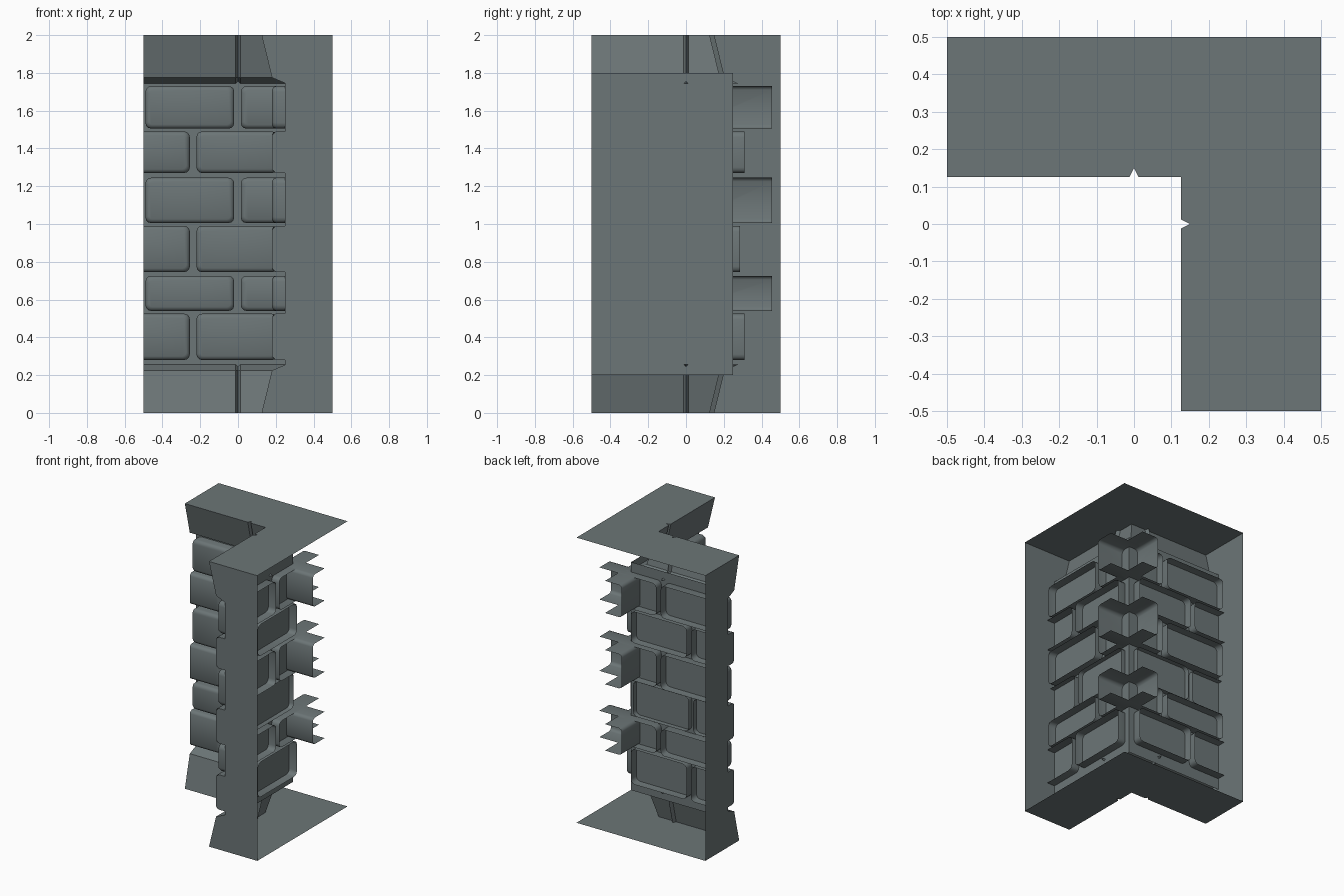
import bpy, bmesh, math

cube = bpy.data.objects.get("Cube")
if cube:
    bpy.data.objects.remove(cube)

stone = bpy.data.materials.new("grey_stone")
stone.use_nodes = True
COLOUR = (0.150, 0.180, 0.184, 1)
stone.diffuse_color = COLOUR
stone.node_tree.nodes["Principled BSDF"].inputs["Base Color"].default_value = COLOUR

MORTAR = 0.25   # depth of the mortar plane
FACE = 0.18     # depth of the brick fronts
END = -0.5      # free end of each wall


def finish(name, bm, smooth=False):
    mesh = bpy.data.meshes.new(name)
    bm.to_mesh(mesh)
    bm.free()
    mesh.materials.append(stone)
    for p in mesh.polygons:
        p.use_smooth = smooth
    obj = bpy.data.objects.new(name, mesh)
    bpy.context.collection.objects.link(obj)


def both_walls(name, bm, smooth=False):
    """Adds the part to the back wall and, with x and y swapped, to the side wall."""
    side = bm.copy()
    for v in side.verts:
        v.co.x, v.co.y = v.co.y, v.co.x
    bmesh.ops.reverse_faces(side, faces=side.faces)
    finish("back_" + name, bm, smooth)
    finish("side_" + name, side, smooth)


def rounded_rect(u0, u1, z0, z1, r):
    pts = []
    corners = [(u1 - r, z1 - r), (u0 + r, z1 - r), (u0 + r, z0 + r), (u1 - r, z0 + r)]
    for i, (cu, cz) in enumerate(corners):
        for k in range(4):
            a = math.radians(90 * i + 30 * k)
            pts.append((cu + r * math.cos(a), cz + r * math.sin(a)))
    return pts


def brick(name, u0, u1, z0, z1, back):
    """Open-backed brick shell with a rounded front; open where it runs past the wall."""
    bm = bmesh.new()
    rings = []
    for inset, d in ((0, back), (0, FACE + 0.022), (0.006, FACE + 0.007), (0.02, FACE)):
        outline = rounded_rect(u0 + inset, u1 - inset, z0 + inset, z1 - inset, 0.03 - inset / 2)
        rings.append([bm.verts.new((u, d, z)) for u, z in outline])
    for a, b in zip(rings, rings[1:]):
        for i in range(len(a)):
            j = (i + 1) % len(a)
            bm.faces.new((a[i], b[i], b[j], a[j]))
    bm.faces.new(rings[-1][::-1])
    bmesh.ops.recalc_face_normals(bm, faces=bm.faces)
    front = min(bm.faces, key=lambda f: f.calc_center_median().y)
    if front.normal.y > 0:
        bmesh.ops.reverse_faces(bm, faces=bm.faces)
    for limit, direction in ((END, -1), (0.455, 1)):
        bmesh.ops.bisect_plane(bm, geom=bm.verts[:] + bm.edges[:] + bm.faces[:],
                               plane_co=(limit, 0, 0), plane_no=(direction, 0, 0),
                               clear_outer=True)
    both_walls(name, bm, smooth=True)


# Brick courses from bottom to top: z range, back depth
courses = [(0.28, 0.525, 0.31), (0.54, 0.725, 0.31), (0.745, 0.99, 0.285),
           (1.005, 1.245, 0.31), (1.27, 1.49, 0.31), (1.505, 1.73, 0.31)]
for n, (z0, z1, back) in enumerate(courses):
    if n % 2:
        brick(f"long_brick_{n}", -0.49, -0.02, z0, z1, back)
        brick(f"corner_brick_{n}", 0.015, 0.55, z0, z1, back)
    else:
        brick(f"cut_brick_{n}", -0.6, -0.255, z0, z1, back)
        brick(f"long_brick_{n}", -0.22, 0.21, z0, z1, back)

# Mortar planes
bm = bmesh.new()
bm.faces.new([bm.verts.new((u, MORTAR, z))
              for u, z in ((END, 0.2), (MORTAR, 0.2), (MORTAR, 1.8), (END, 1.8))])
both_walls("mortar", bm)

# Base and top mouldings, with a joint groove in each wing
profile = [(0.125, 0), (0.18, 0.225), (MORTAR, 0.255)]


def wing_path(d):
    wing = [(END, d), (-0.012, d), (0, d + 0.025), (0.012, d)]
    return wing + [(d, d)] + [(y, x) for x, y in reversed(wing)]


def moulding(name, top):
    bm = bmesh.new()
    rows = []
    for d, z in profile:
        rows.append([bm.verts.new((x, y, 2 - z if top else z)) for x, y in wing_path(d)])
    for a, b in zip(rows, rows[1:]):
        for i in range(len(a) - 1):
            bm.faces.new((a[i], a[i + 1], b[i + 1], b[i]))
    z = 2 if top else 0
    outer = [bm.verts.new((x, y, z)) for x, y in ((0.5, END), (0.5, 0.5), (END, 0.5))]
    bm.faces.new((rows[0] + outer)[::-1])
    if top:
        bmesh.ops.reverse_faces(bm, faces=bm.faces)
    finish(name, bm)


moulding("base_moulding", False)
moulding("top_moulding", True)

# Flat end plates, following the moulding and cut brick outline
outline = [(0.5, 0)] + profile
for z0, z1, back in courses[::2]:
    step = [(MORTAR, z0), (FACE + 0.02, z0), (FACE, z0 + 0.02)]
    outline += step + [(d, z0 + z1 - z) for d, z in reversed(step)]
outline += [(d, 2 - z) for d, z in reversed(profile)] + [(0.5, 2)]
bm = bmesh.new()
bm.faces.new([bm.verts.new((END, d, z)) for d, z in outline])
bm.normal_update()
for f in bm.faces:
    if f.normal.x > 0:
        f.normal_flip()
both_walls("end_plate", bm)
